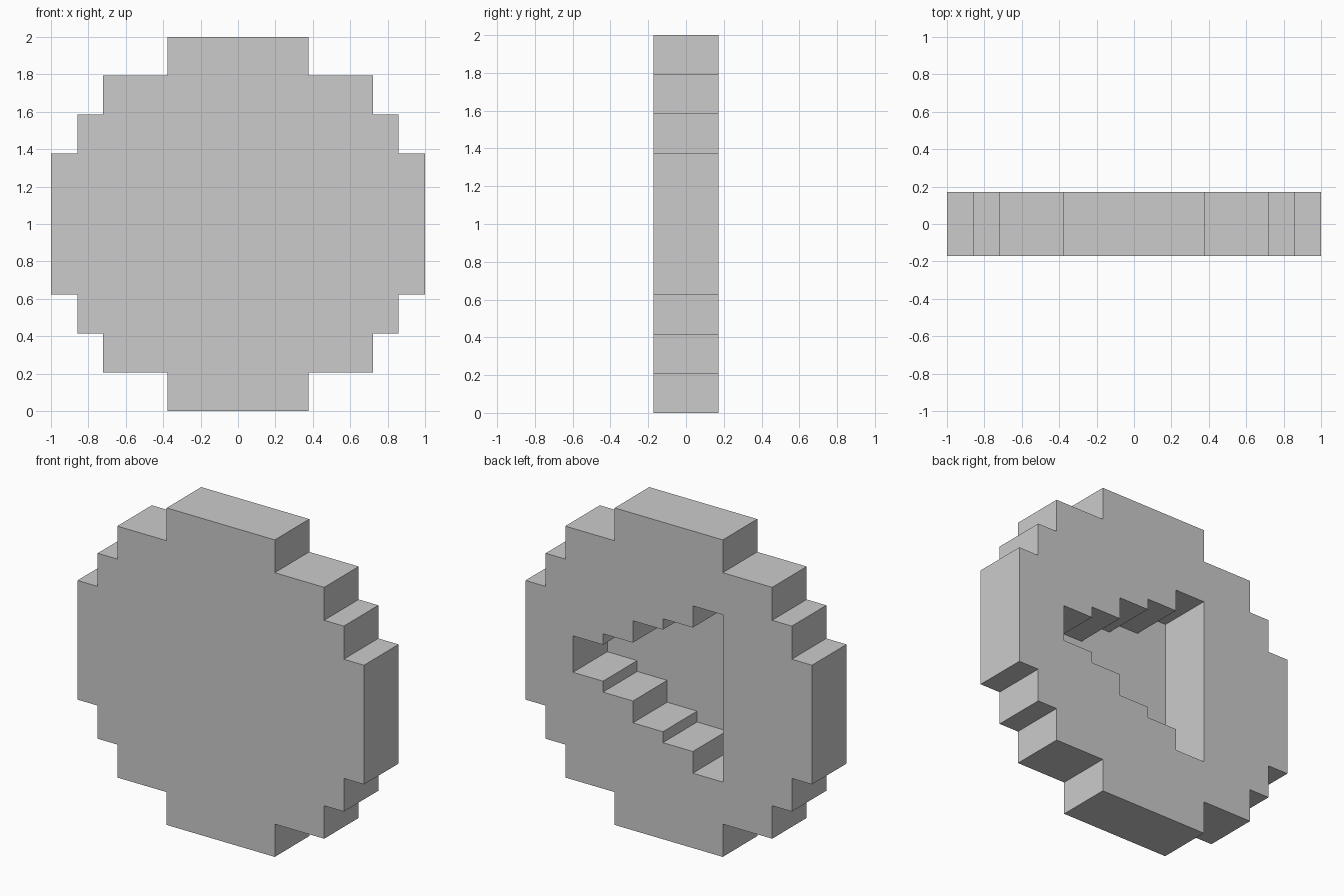
import bpy, bmesh

if "Cube" in bpy.data.objects:
    bpy.data.objects.remove(bpy.data.objects["Cube"])

HALF_DEPTH = 0.172
SKIN = 0.003  # thin front skin closing the recess


def mirror_z(upper):
    """Close an upper half-profile by reflecting it about z = 1."""
    pts = [(x, 1 + z) for x, z in upper]
    return pts + [(x, 1 - z) for x, z in reversed(upper)]


def prism(name, profile, y0, y1):
    """Extrude an x-z profile along y."""
    bm = bmesh.new()
    face = bm.faces.new([bm.verts.new((x, y0, z)) for x, z in profile])
    ext = bmesh.ops.extrude_face_region(bm, geom=[face])["geom"]
    verts = [g for g in ext if isinstance(g, bmesh.types.BMVert)]
    bmesh.ops.translate(bm, verts=verts, vec=(0, y1 - y0, 0))
    bmesh.ops.recalc_face_normals(bm, faces=bm.faces)
    mesh = bpy.data.meshes.new(name)
    bm.to_mesh(mesh)
    bm.free()
    obj = bpy.data.objects.new(name, mesh)
    bpy.context.collection.objects.link(obj)
    return obj


# Stepped disc outline
quarter = [(1.0, 0.376), (0.859, 0.376), (0.859, 0.585), (0.722, 0.585),
           (0.722, 0.793), (0.377, 0.793), (0.377, 1.0)]
upper = [(-x, z) for x, z in quarter] + quarter[::-1]
disc = prism("stepped_disc", mirror_z(upper), -HALF_DEPTH, HALF_DEPTH)

# Stepped triangular recess, open at the back
steps = []
for i, h in enumerate((0.528, 0.391, 0.322, 0.184, 0.115)):
    left = -0.377 + 0.209 * i
    steps += [(left, h), (left + 0.209, h)]
cutter = prism("recess_cutter", mirror_z(steps), -HALF_DEPTH + SKIN, HALF_DEPTH + 0.1)
cutter.hide_render = True
cutter.hide_viewport = True
cutter.display_type = 'WIRE'

cut = disc.modifiers.new("recess", 'BOOLEAN')
cut.operation = 'DIFFERENCE'
cut.solver = 'EXACT'
cut.object = cutter
